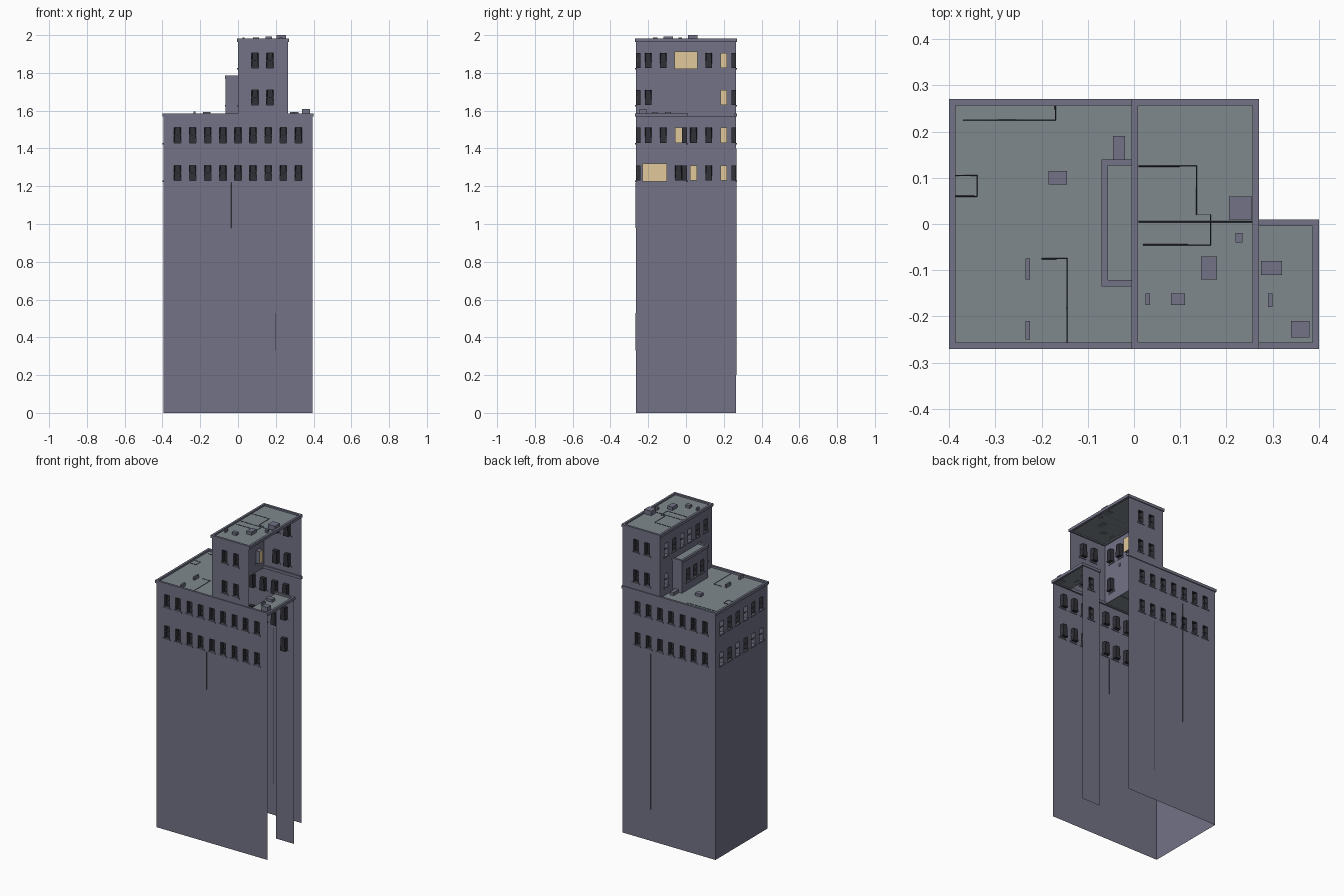
import bpy, bmesh
from mathutils import Vector

if "Cube" in bpy.data.objects:
    bpy.data.objects.remove(bpy.data.objects["Cube"])

def mat(name, c):
    m = bpy.data.materials.new(name)
    m.diffuse_color = (*c, 1)
    m.use_nodes = True
    m.node_tree.nodes["Principled BSDF"].inputs["Base Color"].default_value = m.diffuse_color
    return m

WALL = mat("wall_paint", (0.17, 0.17, 0.24))
ROOF = mat("roof_felt", (0.21, 0.25, 0.27))
DARK = mat("dark_window", (0.03, 0.03, 0.04))
LIT = mat("lit_window", (0.75, 0.58, 0.32))
X0, X1, XT, Y = -0.395, 0.395, 0.265, 0.265   # outer walls, tower east side
W, H, DEPTH = 0.018, 0.08, 0.025              # window half width, height, recess
ROOF_Z, TOP_Z, BLOCK_Z = 1.58, 1.975, 1.78

def finish(name, bm, *mats):
    me = bpy.data.meshes.new(name)
    bm.to_mesh(me)
    bm.free()
    for m in mats:
        me.materials.append(m)
    ob = bpy.data.objects.new(name, me)
    bpy.context.collection.objects.link(ob)
    return ob

def add_box(bm, lo, hi):
    r = bmesh.ops.create_cube(bm, size=1)
    for v in r["verts"]:
        v.co = Vector([(lo[i] + hi[i]) / 2 + v.co[i] * (hi[i] - lo[i]) for i in range(3)])

def boxes(name, items, m):
    bm = bmesh.new()
    for lo, hi in items:
        add_box(bm, lo, hi)
    return finish(name, bm, m)

def quad(bm, pts, mi=0):
    bm.faces.new([bm.verts.new(p) for p in pts]).material_index = mi

def wall(name, a, b, z0, z1, wins=()):
    """Single-skin wall from a to b with recessed windows (coordinate, sill z, lit)."""
    a, b = Vector(a), Vector(b)
    L = (b - a).length
    d = (b - a) / L
    axis = 0 if abs(d.x) > 0.5 else 1
    P = lambda u, z, o: (a.x + d.x * u + d.y * o, a.y + d.y * u - d.x * o, z)
    wins = [(abs(c - a[axis]), z, lit) for c, z, lit in wins]
    us = sorted({0, round(L, 4)} | {round(c + s * W, 4) for c, _, _ in wins for s in (-1, 1)})
    zs = sorted({z0, z1} | {round(z + k, 4) for _, z, _ in wins for k in (0, H)})
    bm = bmesh.new()
    for u, v in zip(us, us[1:]):
        for p, q in zip(zs, zs[1:]):
            mu, mz = (u + v) / 2, (p + q) / 2
            if not any(abs(mu - c) < W and z < mz < z + H for c, z, _ in wins):
                quad(bm, [P(u, p, 0), P(v, p, 0), P(v, q, 0), P(u, q, 0)])
    bmesh.ops.remove_doubles(bm, verts=bm.verts, dist=1e-5)
    tb = bmesh.new()
    for c, z, lit in wins:
        # recess tapering towards its top, closed by a pane
        f = [P(c - W, z, 0), P(c + W, z, 0), P(c + W, z + H, 0), P(c - W, z + H, 0)]
        t = 1.0 if lit else 0.7
        k = [P(c - W, z, -DEPTH), P(c + W, z, -DEPTH),
             P(c + W * t, z + H, -DEPTH), P(c - W * t, z + H, -DEPTH)]
        for i in range(4):
            j = (i + 1) % 4
            quad(bm, [f[i], f[j], k[j], k[i]], 0 if lit else 1)
        quad(bm, k, 2 if lit else 1)
        # sill and sash rail
        for w, zl, zh, o0, o1 in ((W + 0.009, z - 0.008, z, -0.004, 0.005),
                                  (W, z + 0.038, z + 0.042, -0.009, -0.005)):
            p, q = P(c - w, zl, o0), P(c + w, zh, o1)
            add_box(tb, [min(x) for x in zip(p, q)], [max(x) for x in zip(p, q)])
    finish(name, bm, WALL, DARK, LIT)
    if wins:
        finish(name + "_sills", tb, WALL)
    else:
        tb.free()

def grid_wins(cols, rows, lit=()):
    return [(c, z, (c, z) in lit) for z in rows for c in cols]

LOW, HIGH = (1.23, 1.43), (1.63, 1.825)
cols9 = [round(-0.32 + 0.08 * i, 2) for i in range(9)]
cols6 = [-0.2, -0.12, -0.04, 0.04, 0.12, 0.2]

# Outer walls; the east side of the shell is open
wall("front_wall", (X0, -Y), (X1, -Y), 0, ROOF_Z, grid_wins(cols9, LOW))
wall("back_wall", (XT, Y), (X0, Y), 0, ROOF_Z, grid_wins(cols9[:7], LOW))
wall("left_wall", (X0, Y), (X0, -Y), 0, ROOF_Z, grid_wins(cols6, LOW,
     {(-0.2, 1.23), (-0.12, 1.23), (0.04, 1.23), (0.2, 1.23), (-0.04, 1.43), (0.2, 1.43)}))
wall("wing_back_wall", (X1, 0.005), (XT, 0.005), 0, ROOF_Z, grid_wins([0.33], LOW))

# Tower walls
wall("tower_front_wall", (0, -Y), (XT, -Y), ROOF_Z, TOP_Z, grid_wins([0.09, 0.17], HIGH))
wall("tower_back_wall", (XT, Y), (0, Y), ROOF_Z, TOP_Z, grid_wins([0.09, 0.17], HIGH))
wall("tower_left_wall", (0, Y), (0, -Y), ROOF_Z - 0.01, TOP_Z,
     grid_wins([-0.2, 0.2], HIGH[:1], {(0.2, 1.63)}) +
     grid_wins(cols6, HIGH[1:], {(-0.04, 1.825), (0.04, 1.825), (0.2, 1.825)}))

# Small block against the tower
wall("block_left_wall", (-0.065, 0.135), (-0.065, -0.13), ROOF_Z - 0.01, BLOCK_Z,
     grid_wins([-0.07, 0.0, 0.07], HIGH[:1]))
wall("block_back_wall", (0, 0.135), (-0.065, 0.135), ROOF_Z - 0.01, BLOCK_Z)
wall("block_front_wall", (-0.065, -0.13), (0, -0.13), ROOF_Z - 0.01, BLOCK_Z)

# Lit room panels behind the paired windows
boxes("lit_rooms", [((-0.367, -0.23, 1.225), (-0.365, -0.1, 1.32)),
                    ((0.027, -0.06, 1.82), (0.029, 0.06, 1.912))], LIT)

# Flat roofs
def roof(name, x0, y0, x1, y1, z):
    bm = bmesh.new()
    quad(bm, [(x0, y0, z), (x1, y0, z), (x1, y1, z), (x0, y1, z)])
    finish(name, bm, ROOF)

roof("main_roof", X0, -Y, 0, Y, ROOF_Z - 0.006)
roof("wing_roof", XT, -Y, X1, 0.005, ROOF_Z - 0.006)
roof("tower_roof", 0, -Y, XT, Y, TOP_Z - 0.004)
roof("block_roof", -0.065, -0.13, 0, 0.135, BLOCK_Z - 0.004)

# Cornice strips round each roof edge
def cornice(name, x0, y0, x1, y1, z, sides):
    o, n, lo, hi = 0.005, 0.009, z - 0.012, z + 0.006
    s = {"f": ((x0 - o, y0 - o, lo), (x1 + o, y0 + n, hi)),
         "b": ((x0 - o, y1 - n, lo), (x1 + o, y1 + o, hi)),
         "l": ((x0 - o, y0 - o, lo), (x0 + n, y1 + o, hi)),
         "r": ((x1 - n, y0 - o, lo), (x1 + o, y1 + o, hi))}
    boxes(name, [s[k] for k in sides], WALL)

cornice("main_cornice", X0, -Y, 0, Y, ROOF_Z, "fbl")
cornice("wing_cornice", XT, -Y, X1, 0.005, ROOF_Z, "fbr")
cornice("tower_base_cornice", 0, -Y, XT, Y, ROOF_Z, "fb")
cornice("tower_cornice", 0, -Y, XT, Y, TOP_Z, "fblr")
cornice("block_cornice", -0.065, -0.13, 0, 0.135, BLOCK_Z, "fbl")

# Rooftop vents and hatches: x0, x1, y0, y1, height
def vents(name, z, rows):
    boxes(name, [((a, c, z - 0.008), (b, d, z + h)) for a, b, c, d, h in rows], WALL)

vents("main_vents", ROOF_Z, [(-0.185, -0.145, 0.085, 0.115, 0.012), (-0.235, -0.225, -0.12, -0.075, 0.015),
                             (-0.235, -0.225, -0.25, -0.21, 0.015), (-0.045, -0.02, 0.14, 0.19, 0.015)])
vents("wing_vents", ROOF_Z, [(0.275, 0.32, -0.11, -0.08, 0.012), (0.29, 0.3, -0.18, -0.15, 0.012),
                             (0.34, 0.38, -0.245, -0.21, 0.03)])
vents("tower_vents", TOP_Z, [(0.205, 0.255, 0.01, 0.06, 0.025), (0.22, 0.235, -0.04, -0.02, 0.012),
                             (0.145, 0.18, -0.12, -0.07, 0.017), (0.08, 0.11, -0.175, -0.15, 0.013),
                             (0.025, 0.035, -0.175, -0.15, 0.013)])

# Thin cables on roofs and walls
def cable(name, pts):
    cu = bpy.data.curves.new(name, "CURVE")
    cu.dimensions = "3D"
    cu.bevel_depth, cu.bevel_resolution = 0.0015, 0
    sp = cu.splines.new("POLY")
    sp.points.add(len(pts) - 1)
    for p, c in zip(sp.points, pts):
        p.co = (*c, 1)
    cu.materials.append(DARK)
    bpy.context.collection.objects.link(bpy.data.objects.new(name, cu))

m, t = ROOF_Z - 0.005, TOP_Z - 0.003
cable("roof_cable_a", [(-0.37, 0.225, m), (-0.17, 0.225, m), (-0.17, 0.255, m)])
cable("roof_cable_b", [(-0.2, -0.075, m), (-0.145, -0.075, m), (-0.145, -0.26, m)])
cable("roof_cable_c", [(-0.39, 0.06, m), (-0.34, 0.06, m), (-0.34, 0.105, m), (-0.39, 0.105, m)])
cable("tower_cable_a", [(0.01, 0.125, t), (0.135, 0.125, t), (0.135, 0.02, t), (0.165, 0.02, t),
                        (0.165, -0.045, t), (0.02, -0.045, t)])
cable("tower_cable_b", [(0.01, 0.005, t), (0.255, 0.005, t)])
cable("front_cable_a", [(-0.035, -Y, 0.98), (-0.035, -Y, 1.22)])
cable("front_cable_b", [(0.2, -Y, 0.33), (0.2, -Y, 0.53)])
cable("back_cable_a", [(0.065, Y, 0.2), (0.065, Y, 1.2)])
cable("back_cable_b", [(-0.15, Y, 0.6), (-0.15, Y, 1.4)])
